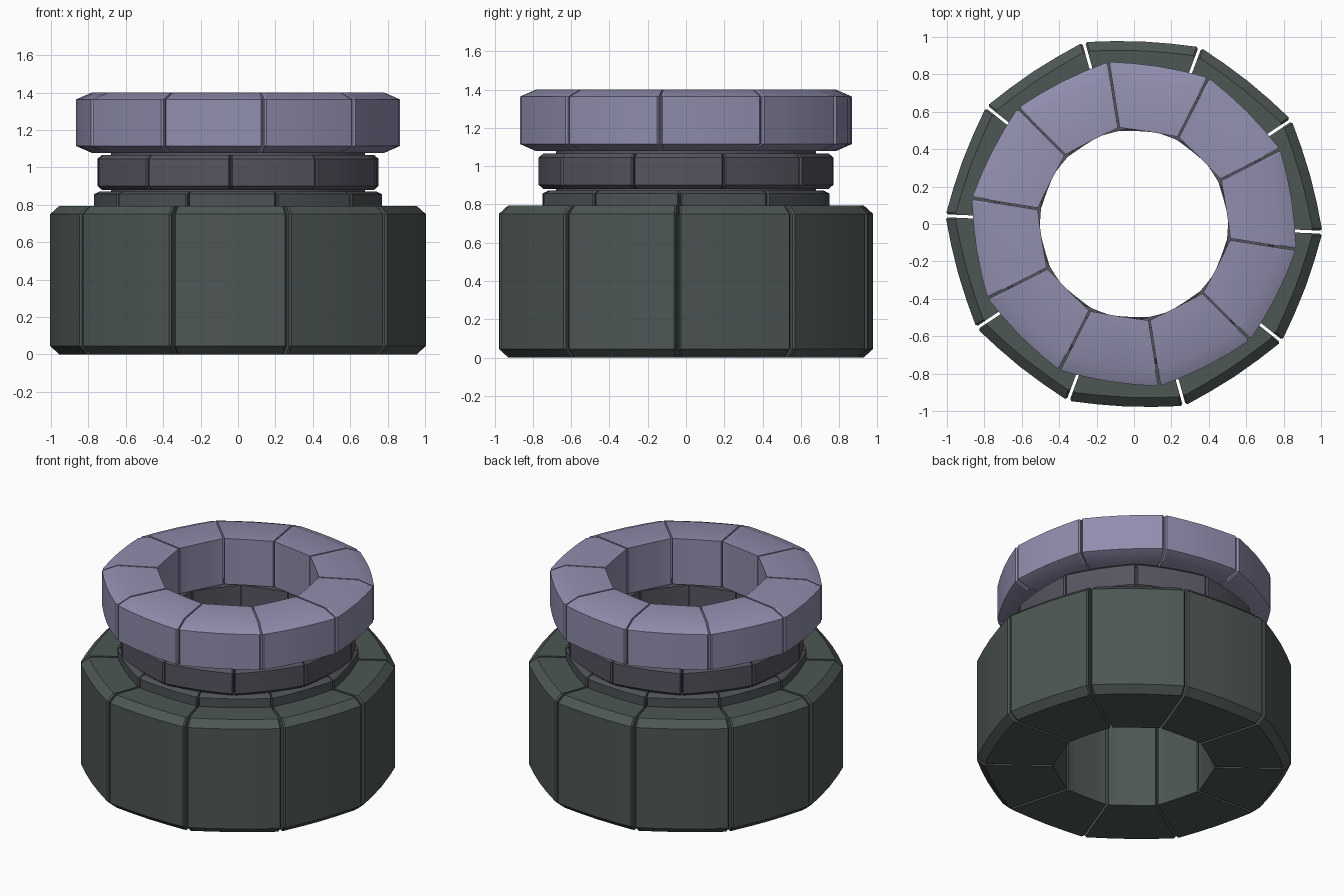
import bpy, bmesh
from math import radians, sin, cos, pi

if "Cube" in bpy.data.objects:
    bpy.data.objects.remove(bpy.data.objects["Cube"])

COUNT = 10
STEP = 2 * pi / COUNT


def material(name, rgb):
    m = bpy.data.materials.new(name)
    m.diffuse_color = (*rgb, 1)
    m.use_nodes = True
    m.node_tree.nodes["Principled BSDF"].inputs["Base Color"].default_value = m.diffuse_color
    return m


def finish(bm, name, mat):
    bmesh.ops.recalc_face_normals(bm, faces=bm.faces[:])
    me = bpy.data.meshes.new(name)
    bm.to_mesh(me)
    bm.free()
    ob = bpy.data.objects.new(name, me)
    bpy.context.collection.objects.link(ob)
    me.materials.append(mat)
    bpy.ops.object.select_all(action='DESELECT')
    ob.select_set(True)
    bpy.context.view_layer.objects.active = ob
    bpy.ops.object.shade_smooth_by_angle(angle=radians(25))
    return ob


def block(bm, start, z0, z1, seam_r, mid_r, in_seam, in_mid, bev, gap, seam, segs=4):
    """One wedge stone: outer edges chamfered, inner edges square."""
    bw, bh = bev
    half = STEP / 2
    slices = [(-1, 0, seam)]
    slices += [(-1 + 2 * i / segs, seam if i in (0, segs) else 0, 0) for i in range(segs + 1)]
    slices += [(1, 0, seam)]
    rows = []
    for u, shift, inset in slices:
        ro = mid_r + (seam_r - mid_r) * u * u - inset
        ri = in_mid + (in_seam - in_mid) * u * u
        profile = [(ri, z0), (ro - bw, z0), (ro, z0 + bh),
                   (ro, z1 - bh), (ro - bw, z1), (ri, z1)]
        row = []
        for r, z in profile:
            # parallel joint between neighbours, seam chamfer on the outer side only
            s = shift if r > (ri + ro) / 2 else shift * 0.4
            a = start + half + u * half
            if abs(u) == 1:
                a -= u * (gap + s) / r
            row.append(bm.verts.new((r * cos(a), r * sin(a), z)))
        rows.append(row)
    for a, b in zip(rows, rows[1:]):
        for j in range(6):
            k = (j + 1) % 6
            bm.faces.new((a[j], a[k], b[k], b[j]))
    bm.faces.new(rows[0])
    bm.faces.new(rows[-1])


def stone_ring(name, offset, mat, **dims):
    bm = bmesh.new()
    for i in range(COUNT):
        block(bm, radians(offset) + i * STEP, **dims)
    return finish(bm, name, mat)


dark = material("dark_stone", (0.075, 0.095, 0.09))
slate = material("slate_stone", (0.075, 0.085, 0.095))
grey = material("grey_stone", (0.095, 0.088, 0.115))
pale = material("pale_stone", (0.28, 0.27, 0.42))

# Wide base, two narrow neck courses and the overhanging rim
stone_ring("base_ring", -2.5, dark, z0=0, z1=0.795, seam_r=1.005, mid_r=0.977,
           in_seam=0.515, in_mid=0.497, bev=(0.05, 0.045), gap=0.008, seam=0.01)
stone_ring("lower_neck_ring", -2.5, slate, z0=0.74, z1=0.872, seam_r=0.77, mid_r=0.75,
           in_seam=0.52, in_mid=0.502, bev=(0.03, 0.015), gap=0.004, seam=0.008)
stone_ring("upper_neck_ring", -21, grey, z0=0.88, z1=1.067, seam_r=0.77, mid_r=0.752,
           in_seam=0.52, in_mid=0.502, bev=(0.025, 0.022), gap=0.003, seam=0.008)
stone_ring("rim_ring", -9, pale, z0=1.078, z1=1.4, seam_r=0.875, mid_r=0.853,
           in_seam=0.52, in_mid=0.5, bev=(0.085, 0.037), gap=0.005, seam=0.01)

# Mortar band filling the joints between the courses
bm = bmesh.new()
n = 40
rows = []
for i in range(n):
    a = 2 * pi * i / n
    rows.append([bm.verts.new((r * cos(a), r * sin(a), z))
                 for r, z in ((0.56, 0.85), (0.68, 0.85), (0.68, 1.1), (0.56, 1.1))])
for i in range(n):
    a, b = rows[i], rows[(i + 1) % n]
    for j in range(4):
        k = (j + 1) % 4
        bm.faces.new((a[j], a[k], b[k], b[j]))
finish(bm, "mortar_band", grey)
